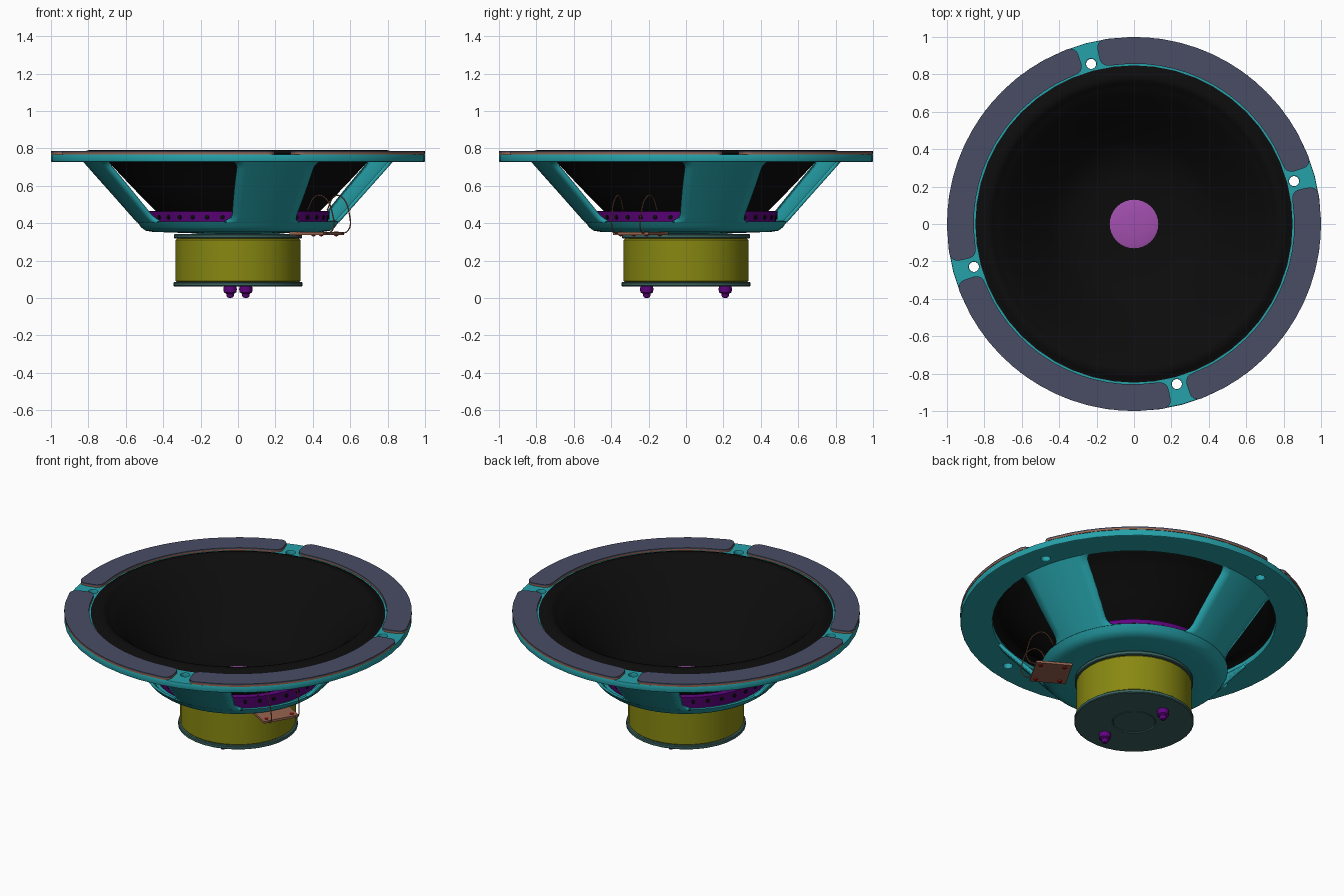
import bpy, bmesh, math
from math import cos, sin, pi, radians, sqrt
from mathutils import Matrix, Vector

if "Cube" in bpy.data.objects:
    bpy.data.objects.remove(bpy.data.objects["Cube"])


def mat(name, *rgb):
    m = bpy.data.materials.new(name)
    m.diffuse_color = (*[(c / 255) ** 2.2 for c in rgb], 1)
    m.use_nodes = True
    m.node_tree.nodes["Principled BSDF"].inputs["Base Color"].default_value = m.diffuse_color
    return m


TEAL, BLACK = mat("teal", 42, 160, 168), mat("black", 20, 20, 21)
SLATE, BROWN = mat("slate", 74, 78, 100), mat("brown", 150, 100, 80)
OLIVE, STEEL = mat("olive", 135, 135, 25), mat("steel", 62, 100, 96)
PURPLE, PINK = mat("purple", 95, 12, 125), mat("violet", 160, 80, 172)
RED = mat("red", 150, 25, 25)
LEG_ANGLES = [radians(a) for a in (-75, 15, 105, 195)]


def finish(ob, m, angle=35):
    ob.data.materials.clear()
    ob.data.materials.append(m)
    bpy.ops.object.select_all(action='DESELECT')
    ob.select_set(True)
    bpy.context.view_layer.objects.active = ob
    if ob.type == 'CURVE':
        bpy.ops.object.convert(target='MESH')
    bpy.ops.object.shade_smooth_by_angle(angle=radians(angle))
    return bpy.context.object


def from_bm(name, bm, m):
    bmesh.ops.recalc_face_normals(bm, faces=bm.faces)
    me = bpy.data.meshes.new(name)
    bm.to_mesh(me)
    bm.free()
    ob = bpy.data.objects.new(name, me)
    bpy.context.collection.objects.link(ob)
    return finish(ob, m)


def lathe(name, profile, m, closed=False, seg=40, loc=(0, 0, 0)):
    """Spin an (r, z) profile around z."""
    bm = bmesh.new()
    pts = profile + profile[:1] if closed else profile
    vs = [bm.verts.new((r, 0, z)) for r, z in pts]
    es = [bm.edges.new(p) for p in zip(vs, vs[1:])]
    bmesh.ops.spin(bm, geom=vs + es, cent=(0, 0, 0), axis=(0, 0, 1), angle=2 * pi, steps=seg)
    bmesh.ops.remove_doubles(bm, verts=bm.verts, dist=1e-5)
    bmesh.ops.translate(bm, verts=bm.verts, vec=loc)
    return from_bm(name, bm, m)


def circle(r, n, cx=0, cy=0):
    return [(cx + r * cos(2 * pi * i / n), cy + r * sin(2 * pi * i / n)) for i in range(n)]


def plate(name, outlines, z0, z1, m, bevel=0.0):
    """Flat plate from filled 2D outlines; inner outlines become holes."""
    cu = bpy.data.curves.new(name, 'CURVE')
    cu.dimensions, cu.fill_mode = '2D', 'BOTH'
    cu.extrude = (z1 - z0) / 2 - bevel
    cu.bevel_depth, cu.bevel_resolution, cu.offset = bevel, 1, -bevel
    for pts in outlines:
        sp = cu.splines.new('POLY')
        sp.points.add(len(pts) - 1)
        for p, (x, y) in zip(sp.points, pts):
            p.co = (x, y, 0, 1)
        sp.use_cyclic_u = True
    ob = bpy.data.objects.new(name, cu)
    ob.location.z = (z0 + z1) / 2
    bpy.context.collection.objects.link(ob)
    return finish(ob, m)


# Basket flange with four bolt holes
holes = [circle(0.027, 16, 0.886 * cos(a), 0.886 * sin(a)) for a in LEG_ANGLES]
plate("basket_flange", [circle(1.0, 48), circle(0.815, 48)] + holes, 0.727, 0.768, TEAL, 0.006)

# Basket bowl below the windows
lathe("basket_bowl", [(0.22, 0.345), (0.36, 0.35), (0.46, 0.354), (0.495, 0.36), (0.518, 0.378),
                      (0.54, 0.408), (0.52, 0.408), (0.49, 0.375), (0.22, 0.368)], TEAL, True, 48)


# Basket legs: curved sheets whose edges flare into rounded window corners
def leg(name, centre):
    bm = bmesh.new()
    rows, fil = [], 0.13
    ts = [0, .01, .03, .06, .1, .14, .3, .5, .7, .86, .9, .94, .97, .99, 1]
    for t in ts:
        d = max(0, 1 - min(t, 1 - t) / fil)
        r, z = 0.54 + 0.29 * t, 0.403 + 0.327 * t
        half = radians(18.5 - 3.5 * t) + 0.04 / r * (1 - sqrt(1 - d * d))
        rows.append([bm.verts.new((r * cos(centre + half * k / 4), r * sin(centre + half * k / 4), z))
                     for k in range(-4, 5)])
    for a, b in zip(rows, rows[1:]):
        for k in range(8):
            bm.faces.new((a[k], a[k + 1], b[k + 1], b[k]))
    ob = from_bm(name, bm, TEAL)
    if ob.data.polygons[0].normal.dot(Vector((cos(centre), sin(centre), 0))) < 0:
        ob.data.flip_normals()
    mod = ob.modifiers.new("thickness", 'SOLIDIFY')
    mod.thickness, mod.offset = 0.02, -1


for i, a in enumerate(LEG_ANGLES):
    leg(f"basket_leg_{i + 1}", a)


# Gasket segments with rounded ends, between the bolt holes
def gasket_outline(a0, a1, r0, r1, c=0.045):
    pts = []
    for r_in, r_out, corners in ((r0, r1, 0),):
        for rc, sgn, a, start in ((r_out - c, -1, a1, 0), (r_in + c, -1, a1, 90),
                                  (r_in + c, 1, a0, 180), (r_out - c, 1, a0, 270)):
            arc = []
            for k in range(6):
                q = radians(start + 18 * k)
                arc.append((rc + c * cos(q), a + (sgn * c + c * sin(q)) / rc))
            pts += arc
            if start == 0:
                continue
            if start == 90:
                pts += [(r_in, a1 + (a0 - a1) * k / 16) for k in range(2, 15)]
            if start == 270:
                pts += [(r_out, a0 + (a1 - a0) * k / 16) for k in range(2, 15)]
    return [(r * cos(a), r * sin(a)) for r, a in pts]


for i, a in enumerate(LEG_ANGLES):
    o = gasket_outline(a + radians(3.2), a + radians(86.8), 0.857, 1.0)
    plate(f"gasket_backing_{i + 1}", [o], 0.767, 0.777, BROWN)
    plate(f"gasket_{i + 1}", [o], 0.777, 0.785, SLATE)

# Cone with rolled surround, and dust cap
lathe("cone_surround", [(0.848, 0.77), (0.835, 0.772), (0.822, 0.783), (0.8, 0.79), (0.78, 0.79),
                        (0.762, 0.783), (0.75, 0.768), (0.73, 0.758), (0.685, 0.72), (0.57, 0.597),
                        (0.445, 0.47), (0.36, 0.402), (0.25, 0.382), (0.125, 0.372)], BLACK, seg=48)
lathe("dust_cap", [(0, 0.384), (0.06, 0.382), (0.11, 0.378), (0.13, 0.373), (0.13, 0.36), (0, 0.36)], PINK, seg=32)

# Spider ring with a row of vent dots
lathe("spider", [(0.3, 0.375), (0.475, 0.385), (0.492, 0.463), (0.458, 0.465), (0.44, 0.4), (0.3, 0.385)],
      PURPLE, True, 48)
bm = bmesh.new()
for i in range(36):
    a = 2 * pi * i / 36
    m = Matrix.Rotation(a, 4, 'Z') @ Matrix.Translation((0.484, 0, 0.432)) @ Matrix.Rotation(pi / 2, 4, 'Y')
    bmesh.ops.create_cone(bm, cap_ends=True, segments=8, radius1=0.012, radius2=0.012, depth=0.012, matrix=m)
from_bm("spider_vents", bm, BLACK)

# Motor: magnet between two plates
lathe("top_plate", [(0, 0.318), (0.338, 0.318), (0.342, 0.322), (0.342, 0.338), (0.338, 0.342), (0, 0.346)], STEEL, seg=32)
lathe("magnet", [(0, 0.083), (0.326, 0.083), (0.333, 0.09), (0.333, 0.311), (0.326, 0.318), (0, 0.318)], OLIVE, seg=32)
lathe("back_plate", [(0, 0.064), (0.118, 0.064), (0.122, 0.068), (0.126, 0.062), (0.34, 0.062), (0.345, 0.066),
                     (0.345, 0.081), (0.34, 0.085), (0, 0.085)], STEEL, seg=32)

# Two terminal screws under the motor
for s in (1, -1):
    lathe(f"back_screw_{'front' if s > 0 else 'rear'}",
          [(0, 0), (0.014, 0.002), (0.02, 0.012), (0.02, 0.022), (0.033, 0.03), (0.036, 0.045),
           (0.033, 0.066), (0, 0.068)], PURPLE, seg=12, loc=(0.042 * s, -0.21 * s, 0))

# Terminal board, rivets and lead wires, aligned with the window at -30 degrees
U, V = Vector((cos(radians(-30)), sin(radians(-30)), 0)), Vector((0.5, cos(radians(30)), 0))


def at(u, v, z):
    return U * u + V * v + Vector((0, 0, z))


plate("terminal_board", [[at(u, v, 0).xy[:] for u, v in ((.38, -.11), (.59, -.11), (.59, .11), (.38, .11))]],
      0.338, 0.352, BROWN)
for i, (u, v) in enumerate(((.42, -.08), (.42, .08), (.56, -.08), (.56, .08))):
    lathe(f"rivet_{i + 1}", [(0, 0.329), (0.009, 0.331), (0.013, 0.338), (0.013, 0.354), (0, 0.356)],
          RED, seg=12, loc=at(u, v, 0))
for i, v in enumerate((-.1, .1)):
    cu = bpy.data.curves.new("lead_wire", 'CURVE')
    cu.dimensions, cu.bevel_depth, cu.bevel_resolution = '3D', 0.0035, 1
    sp = cu.splines.new('BEZIER')
    path = ((.56, .345), (.63, .36), (.635, .45), (.585, .54), (.54, .545), (.49, .47))
    sp.bezier_points.add(len(path) - 1)
    for k, (p, (u, z)) in enumerate(zip(sp.bezier_points, path)):
        p.co = at(u, v * (0.8 + 0.05 * k), z)
        p.handle_left_type = p.handle_right_type = 'AUTO'
    sp.resolution_u = 5
    ob = bpy.data.objects.new(f"lead_wire_{i + 1}", cu)
    bpy.context.collection.objects.link(ob)
    finish(ob, BROWN)
